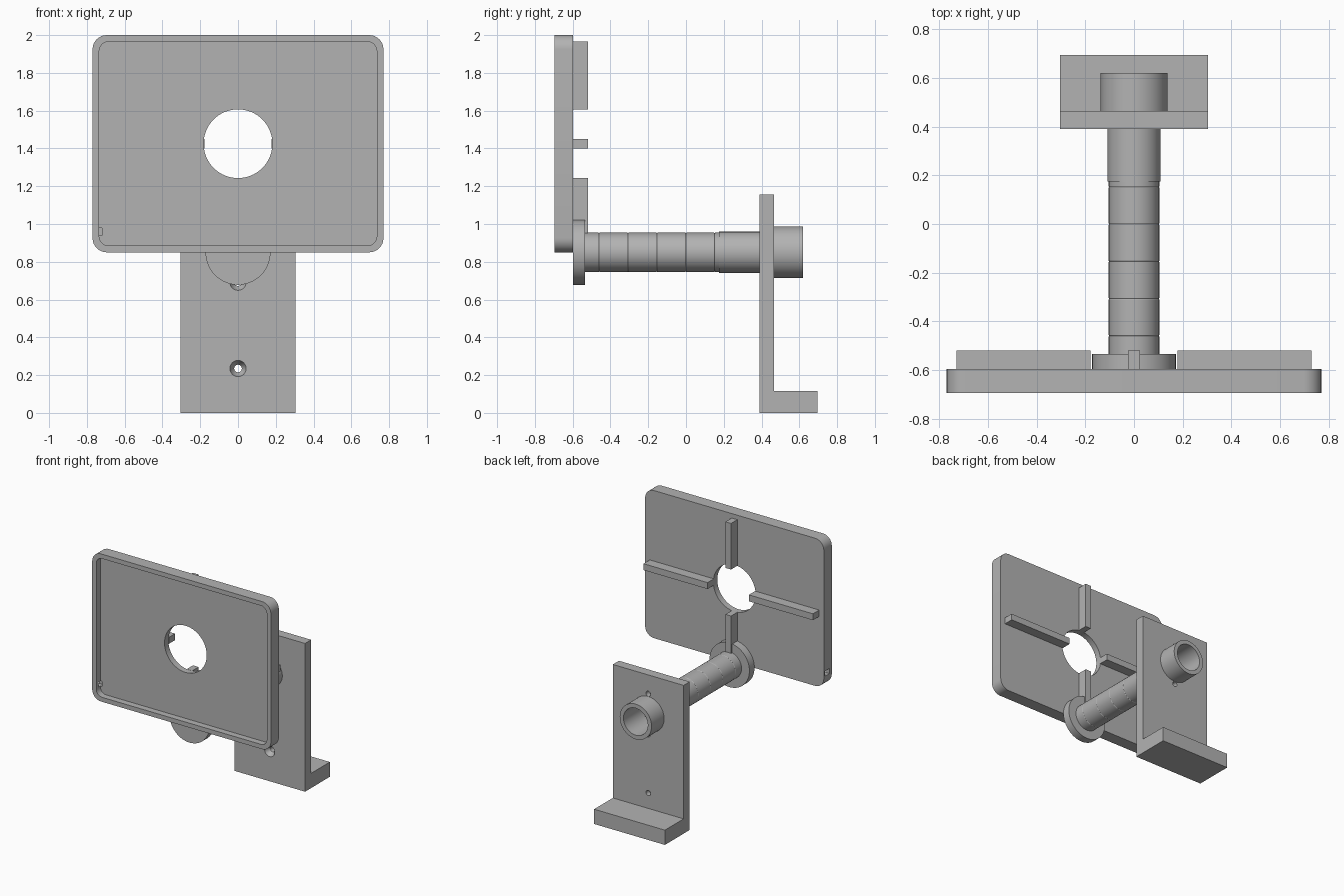
import bpy, bmesh, math
from mathutils import Matrix, Vector

if "Cube" in bpy.data.objects:
    bpy.data.objects.remove(bpy.data.objects["Cube"])

grey = bpy.data.materials.new("plain_grey")
grey.use_nodes = True
grey.diffuse_color = (0.45, 0.45, 0.45, 1)
grey.node_tree.nodes["Principled BSDF"].inputs["Base Color"].default_value = (0.45, 0.45, 0.45, 1)


def finish(bm, name):
    bmesh.ops.recalc_face_normals(bm, faces=bm.faces)
    mesh = bpy.data.meshes.new(name)
    bm.to_mesh(mesh)
    bm.free()
    mesh.materials.append(grey)
    obj = bpy.data.objects.new(name, mesh)
    bpy.context.collection.objects.link(obj)
    return obj


def prism(name, points, sweep):
    """Solid made by sweeping a closed outline."""
    bm = bmesh.new()
    face = bm.faces.new([bm.verts.new(p) for p in points])
    new = bmesh.ops.extrude_face_region(bm, geom=[face])["geom"]
    bmesh.ops.translate(bm, vec=sweep, verts=[v for v in new if isinstance(v, bmesh.types.BMVert)])
    return finish(bm, name)


def box(name, x0, x1, y0, y1, z0, z1):
    return prism(name, [(x0, y0, z0), (x1, y0, z0), (x1, y1, z0), (x0, y1, z0)], (0, 0, z1 - z0))


def rounded(name, half_x, z0, z1, r, y0, y1):
    pts = []
    corners = [(half_x - r, z1 - r), (r - half_x, z1 - r), (r - half_x, z0 + r), (half_x - r, z0 + r)]
    for i, (cx, cz) in enumerate(corners):
        for k in range(9):
            a = math.pi / 2 * (i + k / 8)
            pts.append((cx + r * math.cos(a), y0, cz + r * math.sin(a)))
    return prism(name, pts, (0, y1 - y0, 0))


def lathe(name, profile, z, steps=64):
    """Turn (radius, y) points round a front-to-back axis at height z."""
    bm = bmesh.new()
    rings = []
    for r, y in profile:
        angles = [2 * math.pi * k / steps for k in range(steps)]
        rings.append([bm.verts.new((r * math.cos(a), y, z + r * math.sin(a))) for a in angles])
    for a, b in zip(rings, rings[1:]):
        for k in range(steps):
            n = (k + 1) % steps
            bm.faces.new((a[k], a[n], b[n], b[k]))
    bm.faces.new(rings[0])
    bm.faces.new(rings[-1])
    return finish(bm, name)


def cut(obj, cutters):
    for c in cutters:
        mod = obj.modifiers.new("cut", "BOOLEAN")
        mod.operation = "DIFFERENCE"
        mod.solver = "EXACT"
        mod.object = c
        bpy.context.view_layer.objects.active = obj
        bpy.ops.object.modifier_apply(modifier=mod.name)
        bpy.data.objects.remove(c)


def smooth(obj):
    bpy.ops.object.select_all(action="DESELECT")
    obj.select_set(True)
    bpy.context.view_layer.objects.active = obj
    bpy.ops.object.shade_smooth_by_angle(angle=math.radians(30))


FRONT, BACK = -0.695, -0.597
HOLE_Z, HOLE_R, AXIS_Z = 1.425, 0.182, 0.85

# Tray with a recessed front, central opening and a small side notch
tray = rounded("tray", 0.77, 0.85, 2.0, 0.075, FRONT, BACK)
cut(tray, [
    rounded("recess_cutter", 0.735, 0.885, 1.965, 0.05, FRONT - 0.1, FRONT + 0.05),
    lathe("opening_cutter", [(HOLE_R, -0.9), (HOLE_R, -0.4)], HOLE_Z),
    box("notch_cutter", -0.9, -0.72, FRONT + 0.03, BACK - 0.015, 0.94, 0.98),
])
smooth(tray)

# Four stiffening ribs behind the tray
for side, s in (("left", 1), ("right", -1)):
    x0, x1 = sorted((s * 0.178, s * 0.73))
    box(side + "_rib", x0, x1, BACK, -0.52, 1.4, 1.45)
box("upper_rib", -0.024, 0.024, BACK, -0.52, 1.606, 1.965)
box("lower_rib", -0.024, 0.024, BACK, -0.52, 0.885, 1.244)

# Flange and arm, with fine grooves along the arm
smooth(lathe("flange", [(0.172, BACK), (0.172, -0.535)], AXIS_Z))
profile = [(0.104, -0.54)]
for i in range(5):
    y = -0.46 + i * 0.153
    profile += [(0.104, y - 0.003), (0.102, y), (0.104, y + 0.003)]
profile.append((0.104, 0.39))
smooth(lathe("arm", profile, AXIS_Z))

# Socket tube through the bracket: front sleeve and rear collar
sleeve = lathe("sleeve", [(0.109, 0.175), (0.109, 0.392)], AXIS_Z)
collar = lathe("collar", [(0.137, 0.464), (0.137, 0.62)], AXIS_Z)
for tube in (sleeve, collar):
    cut(tube, [lathe("bore_cutter", [(0.105, 0), (0.105, 0.8)], AXIS_Z)])
    smooth(tube)

# L-shaped wall bracket with a bore and countersunk screw holes
outline = [(0.39, 0), (0.695, 0), (0.695, 0.115), (0.465, 0.115), (0.465, 1.155), (0.39, 1.155)]
bracket = prism("bracket", [(-0.305, y, z) for y, z in outline], (0.61, 0, 0))
screws = [lathe("screw_cutter", [(0.044, 0.385), (0.043, 0.392), (0.02, 0.425), (0.02, 0.5)], z, 32)
          for z in (0.235, AXIS_Z - 0.158, AXIS_Z + 0.158)]
cut(bracket, screws + [lathe("bore_cutter", [(0.105, 0.3), (0.105, 0.5)], AXIS_Z)])
smooth(bracket)
